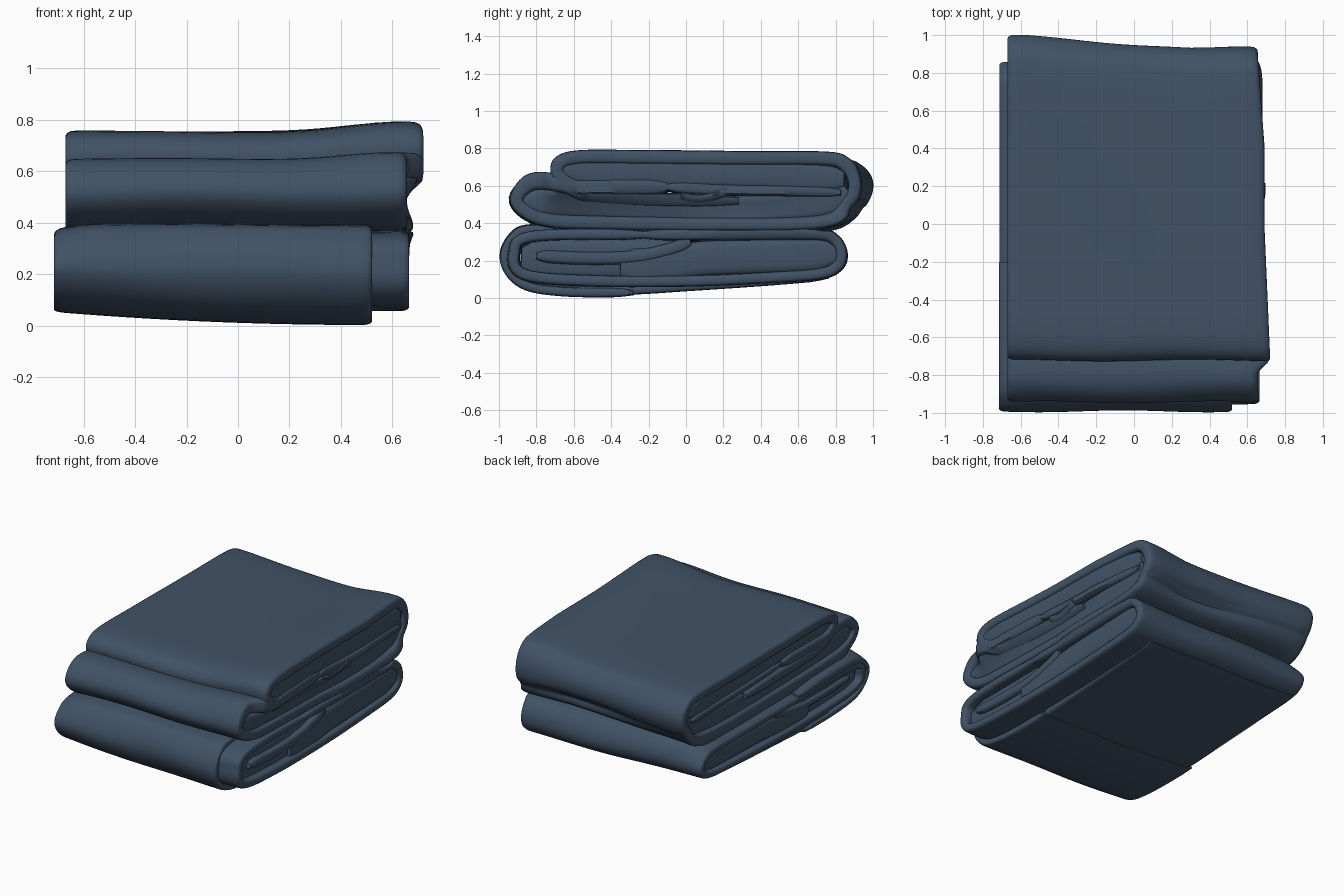
import bpy, bmesh, math
from mathutils import Vector

cube = bpy.data.objects.get("Cube")
if cube:
    bpy.data.objects.remove(cube, do_unlink=True)

cloth = bpy.data.materials.new("slate blue cloth")
cloth.use_nodes = True
COLOR = (0.052, 0.084, 0.132, 1)
cloth.diffuse_color = COLOR
shader = cloth.node_tree.nodes["Principled BSDF"]
shader.inputs["Base Color"].default_value = COLOR
shader.inputs["Roughness"].default_value = 0.9


def clamp(v):
    return max(0.0, min(1.0, v))


def bump(v, center, width):
    return math.exp(-((v - center) / width) ** 2)


def smooth_path(points, steps=7):
    """Catmull-Rom curve through (y, z) points."""
    p = [Vector(q) for q in points]
    p = [2 * p[0] - p[1]] + p + [2 * p[-1] - p[-2]]
    out = []
    for a, b, c, d in zip(p, p[1:], p[2:], p[3:]):
        for i in range(steps):
            t = i / steps
            out.append(0.5 * (2 * b + (c - a) * t + (2 * a - 5 * b + 4 * c - d) * t * t
                              + (3 * b - a - 3 * c + d) * t ** 3))
    return out + [p[-2]]


def drape(x, y, z):
    """Loose, uneven lie of the cloth."""
    upper = clamp((z - 0.56) / 0.12)
    low = clamp(1 - z / 0.3)
    nx, ny, nz = x, y, z
    if x > 0:
        # the top layer flares out on one side
        flare = clamp((z - 0.5) / 0.06) * clamp((y + 0.78) / 0.06)
        nx += flare * (0.035 * clamp((0.95 - y) / 0.5) + 0.03 * clamp(-y / 0.7)) * x / 0.65
        nx += 0.025 * bump(z, 0.39, 0.05) * clamp(y / 0.2) * clamp((x - 0.4) / 0.25)
    if z > 0.36 and y > 0:
        # slanting back edge with a soft crease below it
        ny -= y * (0.07 * clamp((x + 0.6) / 0.9) - 0.012 * bump(x, 0.6, 0.15))
        ny -= 0.04 * bump(z, 0.48, 0.035) * clamp((y - 0.7) / 0.2) * bump(x, 0.2, 0.4)
    nz += upper * 0.036 * bump(x, 0.58, 0.26)
    nz += low * 0.05 * clamp((0.5 - x) / 1.2) ** 2
    nz -= 0.03 * clamp((z - 0.2) / 0.15) * clamp((-0.6 - x) / 0.1) * clamp((0.42 - z) / 0.04)
    nz += 0.003 * math.sin(5 * x + 4 * y) * clamp(z / 0.2)
    ny += 0.005 * math.sin(7 * x + 9 * z)
    return nx, ny, nz


def folded_sheet(name, points, thick, x0, x1, spans=20):
    """Thick ribbon following a folded path, extruded along x with soft hems."""
    path = smooth_path(points)
    m = len(path)
    normals = []
    for i in range(m):
        t = path[min(i + 1, m - 1)] - path[max(i - 1, 0)]
        normals.append(Vector((-t.y, t.x)).normalized())
    hem = [(0, 0.5), (0.006, 0.78), (0.02, 0.95), (0.04, 1)]
    stations = [(x0 + d, f) for d, f in hem]
    inner = x1 - x0 - 0.08
    stations += [(x0 + 0.04 + inner * i / spans, 1) for i in range(1, spans)]
    stations += [(x1 - d, f) for d, f in reversed(hem)]
    bm = bmesh.new()
    rings = []
    for x, f in stations:
        sides = [[], []]
        for i, (q, n) in enumerate(zip(path, normals)):
            edge = min(i, m - 1 - i)
            w = thick / 2 * f * (0.55 if edge == 0 else 0.85 if edge == 1 else 1)
            for side, s in zip(sides, (1, -1)):
                v = q + n * w * s
                side.append(bm.verts.new(drape(x, v.x, v.y)))
        rings.append(sides[0] + sides[1][::-1])
    k = 2 * m
    for a, b in zip(rings, rings[1:]):
        for i in range(k):
            j = (i + 1) % k
            bm.faces.new((a[i], a[j], b[j], b[i]))
    for r in (rings[0], rings[-1]):
        for i in range(m - 1):
            bm.faces.new((r[i], r[i + 1], r[k - 2 - i], r[k - 1 - i]))
    bmesh.ops.recalc_face_normals(bm, faces=bm.faces)
    mesh = bpy.data.meshes.new(name)
    bm.to_mesh(mesh)
    bm.free()
    mesh.materials.append(cloth)
    obj = bpy.data.objects.new(name, mesh)
    bpy.context.collection.objects.link(obj)
    bpy.ops.object.select_all(action="DESELECT")
    obj.select_set(True)
    bpy.context.view_layer.objects.active = obj
    bpy.ops.object.shade_smooth_by_angle(angle=math.radians(50))


# Lower bundle: outer wrap, base, inner fold with a round back, tucked tongue, fillings
folded_sheet("lower_outer_wrap",
             [(-.28, .028), (-.65, .033), (-.87, .075), (-.965, .2), (-.92, .33), (-.78, .37), (-.2, .36)],
             .05, -.715, .52)
folded_sheet("lower_base", [(-.6, .04), (-.28, .043), (0, .06), (.4, .088), (.76, .118)], .05, -.70, .50)
folded_sheet("lower_inner_fold",
             [(-.2, .335), (-.82, .33), (-.92, .24), (-.86, .125), (-.5, .09), (0, .09), (.45, .11),
              (.72, .13), (.81, .17), (.83, .235), (.79, .31), (.68, .34), (.2, .34), (-.25, .335)],
             .06, -.712, .665)
folded_sheet("lower_tongue", [(-.8, .225), (-.55, .21), (-.3, .215), (-.12, .25), (.02, .3)],
             .07, -.69, .655)
folded_sheet("lower_front_filling", [(-.88, .21), (-.5, .205), (.1, .21)], .22, -.67, .625)
folded_sheet("lower_back_filling", [(-.35, .165), (-.1, .18), (.1, .21), (.45, .225), (.8, .235)],
             .19, -.69, .65)

# Upper bundle: one sheet rolled at the front, folded at the back and again at the front
folded_sheet("upper_folded_sheet",
             [(-.1, .585), (-.45, .58), (-.6, .585), (-.685, .65), (-.6, .712), (-.2, .715), (.4, .715),
              (.8, .71), (.91, .68), (.96, .605), (.925, .51), (.78, .41), (.2, .395), (-.5, .40),
              (-.78, .425), (-.905, .515), (-.83, .605), (-.65, .595), (-.45, .53), (.3, .52)],
             .075, -.67, .655)
folded_sheet("upper_filling", [(-.87, .515), (-.6, .5), (-.2, .48), (.4, .48), (.85, .52), (.92, .57)],
             .15, -.65, .64)
folded_sheet("upper_top_filling", [(-.66, .65), (-.2, .645), (.4, .64), (.9, .615)], .13, -.65, .645)
folded_sheet("upper_inner_layer", [(-.1, .585), (.2, .575), (.55, .57), (.88, .56)], .05, -.66, .655)
folded_sheet("side_tuck", [(-.03, .545), (.06, .53), (.16, .545), (.23, .57)], .05, .45, .66, 4)
